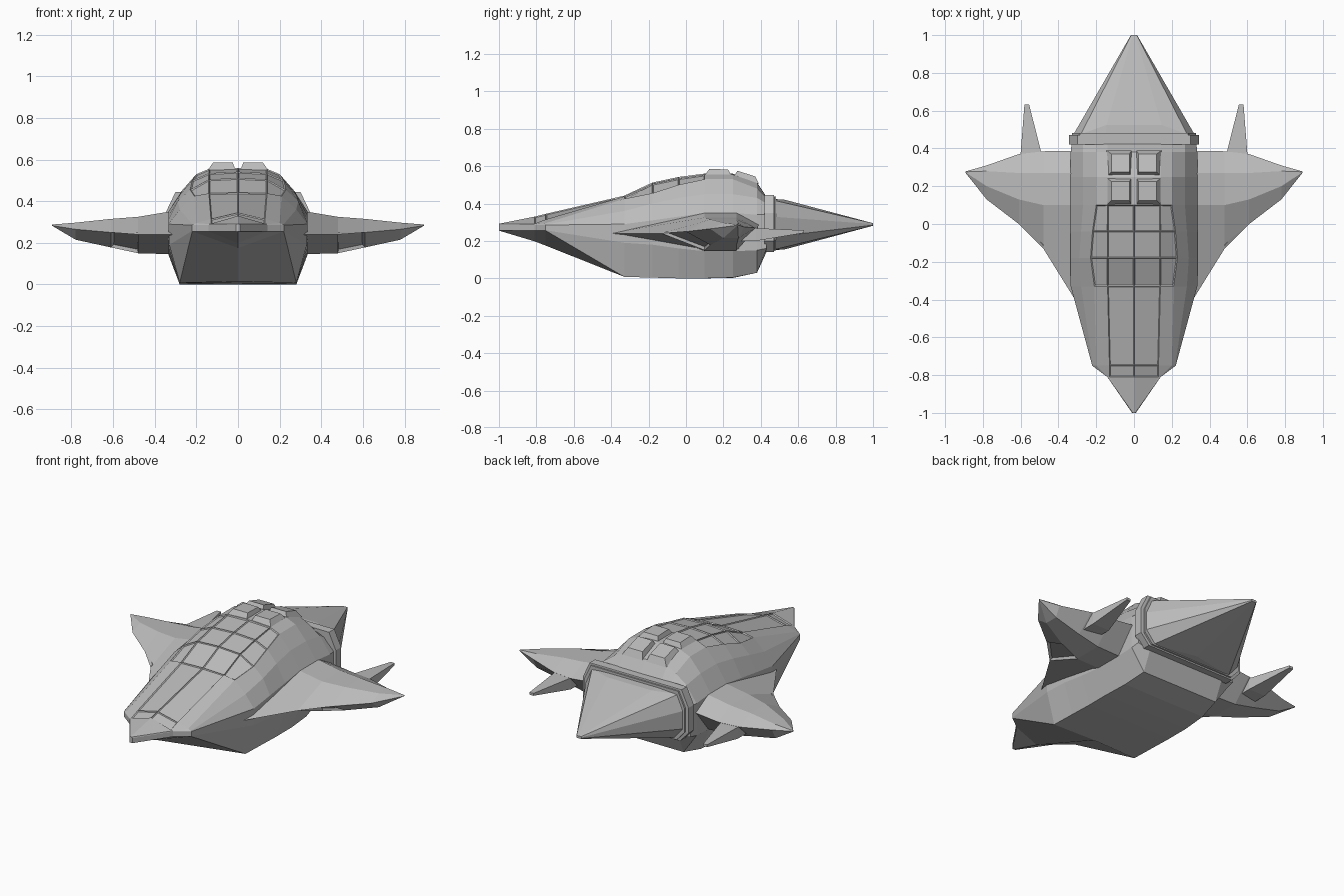
import bpy, bmesh

cube = bpy.data.objects.get("Cube")
if cube:
    bpy.data.objects.remove(cube, do_unlink=True)

grey = bpy.data.materials.new("hull grey")
grey.use_nodes = True
COLOUR = (0.5, 0.5, 0.5, 1)
grey.diffuse_color = COLOUR
grey.node_tree.nodes["Principled BSDF"].inputs["Base Color"].default_value = COLOUR


def finish(name, bm):
    """Clean the mesh and turn it into a named object."""
    bmesh.ops.remove_doubles(bm, verts=bm.verts, dist=0.0005)
    bmesh.ops.recalc_face_normals(bm, faces=bm.faces)
    mesh = bpy.data.meshes.new(name)
    bm.to_mesh(mesh)
    bm.free()
    mesh.materials.append(grey)
    obj = bpy.data.objects.new(name, mesh)
    bpy.context.scene.collection.objects.link(obj)
    return obj


def loft(rings):
    """Skin closed rings of equal length and cap both ends."""
    bm = bmesh.new()
    loops = [[bm.verts.new(p) for p in ring] for ring in rings]
    for a, b in zip(loops, loops[1:]):
        for i in range(len(a)):
            j = (i + 1) % len(a)
            bm.faces.new((a[i], a[j], b[j], b[i]))
    bm.faces.new(loops[0])
    bm.faces.new(loops[-1])
    return bm


def mirrored(y, half):
    """Full ring from a half profile that runs from keel to crown."""
    return [(x, y, z) for x, z in half] + [(-x, y, z) for x, z in half[-2:0:-1]]


def mirror(obj):
    mod = obj.modifiers.new("mirror", "MIRROR")
    mod.use_axis = (True, False, False)


# Hull: lower half (keel z, corner x z, side x z) and upper half of each station
stations = [-1, -.81, -.75, -.33, -.18, -.04, .1, .25, .38, .43]
lower = [
    (.255, .01, .255, .01, .257),
    (.198, .14, .255, .141, .257),
    (.175, .22, .255, .221, .257),
    (.015, .28, .008, .33, .19),
    (.006, .28, .004, .335, .18),
    (0, .28, 0, .335, .16),
    (0, .28, 0, .335, .145),
    (.002, .27, .004, .335, .145),
    (.03, .25, .03, .335, .15),
    (.14, .25, .14, .33, .16),
]
# side x z, shoulder x z, brow x z, roof z, crown z
upper = [
    (.01, .285, .008, .288, .006, .29, .29, .292),
    (.141, .285, .14, .288, .14, .29, .292, .33),
    (.221, .285, .218, .288, .2, .295, .315, .345),
    (.335, .29, .28, .36, .21, .425, .438, .442),
    (.335, .31, .29, .40, .23, .455, .505, .512),
    (.335, .33, .28, .43, .22, .50, .535, .542),
    (.335, .35, .27, .45, .20, .53, .555, .56),
    (.335, .35, .27, .45, .20, .53, .555, .56),
    (.335, .34, .27, .43, .20, .48, .51, .512),
    (.33, .34, .27, .40, .20, .43, .435, .437),
]
rings = []
for y, lo, up in zip(stations, lower, upper):
    keel, cx, cz, lx, lz = lo
    sx, sz, hx, hz, bx, bz, roof, crown = up
    roof_x = min(.14, bx * .75)
    if -.9 < y < -.7:
        roof_x = .13
    rings.append(mirrored(y, [(0, keel), (cx, cz), (lx, lz), (sx, sz), (hx, hz),
                              (bx, bz), (roof_x, roof), (0, crown)]))
hull_mesh = loft(rings)
# Window panes and nose strips are sunk between thin ribs
hull_mesh.normal_update()
panes = []
for f in hull_mesh.faces:
    c = f.calc_center_median()
    nose = c.y < -.35 and abs(c.x) < .13
    glass = -.3 < c.y < .1 and abs(c.x) < .24
    if len(f.verts) == 4 and c.z > .3 and (nose or glass) and c.y > -.8:
        panes.append(f)
bmesh.ops.recalc_face_normals(hull_mesh, faces=hull_mesh.faces)
bmesh.ops.inset_individual(hull_mesh, faces=panes, thickness=.006, depth=-.006)
finish("hull", hull_mesh)

# Wings: station x, leading y z, ridge front y, ridge rear y, ridge z, trailing y z, belly z
wing_stations = [
    (.30, -.42, .24, .1, .27, .355, .388, .29, .145),
    (.48, -.13, .24, .1, .27, .325, .385, .27, .15),
    (.61, .0, .25, .13, .27, .315, .37, .27, .178),
    (.78, .13, .265, .2, .28, .297, .31, .275, .215),
    (.893, .272, .283, .274, .276, .288, .278, .285, .282),
]
wing_rings = []
for x, ly, lz, fy, ry, top, ty, tz, belly in wing_stations:
    wing_rings.append([(x, ly, lz), (x, fy, top), (x, ry, top),
                       (x, ty, tz), (x, ry, belly), (x, fy, belly)])
wing_mesh = loft(wing_rings)
bmesh.ops.recalc_face_normals(wing_mesh, faces=wing_mesh.faces)
# Intake sunk in the underside of the leading edge
intakes = []
for f in wing_mesh.faces:
    c = f.calc_center_median()
    if .5 < c.x < .6 and c.y < .1 and c.z < .24:
        intakes.append(f)
bmesh.ops.inset_individual(wing_mesh, faces=intakes, thickness=.012, depth=-.015)
mirror(finish("wings", wing_mesh))


def box_ring(y, x0, x1, z0, z1):
    return [(x0, y, z0), (x1, y, z0), (x1, y, z1), (x0, y, z1)]


# Rear prongs
mirror(finish("wing_prongs", loft([
    box_ring(.2, .49, .60, .2, .27),
    box_ring(.375, .49, .60, .2, .268),
    box_ring(.632, .555, .58, .243, .257)])))


def collar_ring(y, s):
    """Rear hull outline scaled about its middle height."""
    mid = .29
    half = [(0, .14), (.29, .14), (.345, .2), (.345, .35), (.30, .445), (.14, .445), (0, .445)]
    return mirrored(y, [(x * s, mid + (z - mid) * s) for x, z in half])


# Collar in two bands with a groove between them
finish("rear_collar", loft([collar_ring(.42, 1), collar_ring(.47, 1),
                            collar_ring(.472, .95), collar_ring(.482, .95)]))


def tail_ring(y, top_y, s):
    """Section of the tail; the crown may sit further back than the sides."""
    half = [(0, .15), (.27, .15), (.33, .22), (.33, .33), (.29, .42), (.15, .425), (0, .425)]
    mid = .288
    ring = mirrored(y, [(x * s, mid + (z - mid) * s) for x, z in half])
    return [(x, top_y if abs(x) < .2 else yy, z) for x, yy, z in ring]


# Tail cone
finish("tail_cone", loft([tail_ring(.45, .45, 1), tail_ring(.475, .525, .97),
                          tail_ring(1, 1, .05)]))


# Raised roof blocks, bevelled toward the top
def roof_block(name, y0, y1, z0, z1, slope):
    bm = loft([
        [(.012, y0, z0), (.145, y0, z0), (.145, y1, z0 - slope), (.012, y1, z0 - slope)],
        [(.025, y0 + .025, z1), (.12, y0 + .025, z1),
         (.12, y1 - .02, z1 - slope), (.025, y1 - .02, z1 - slope)]])
    mirror(finish(name, bm))


roof_block("front_roof_blocks", .1, .245, .55, .585, .003)
roof_block("rear_roof_blocks", .25, .39, .535, .575, .03)
